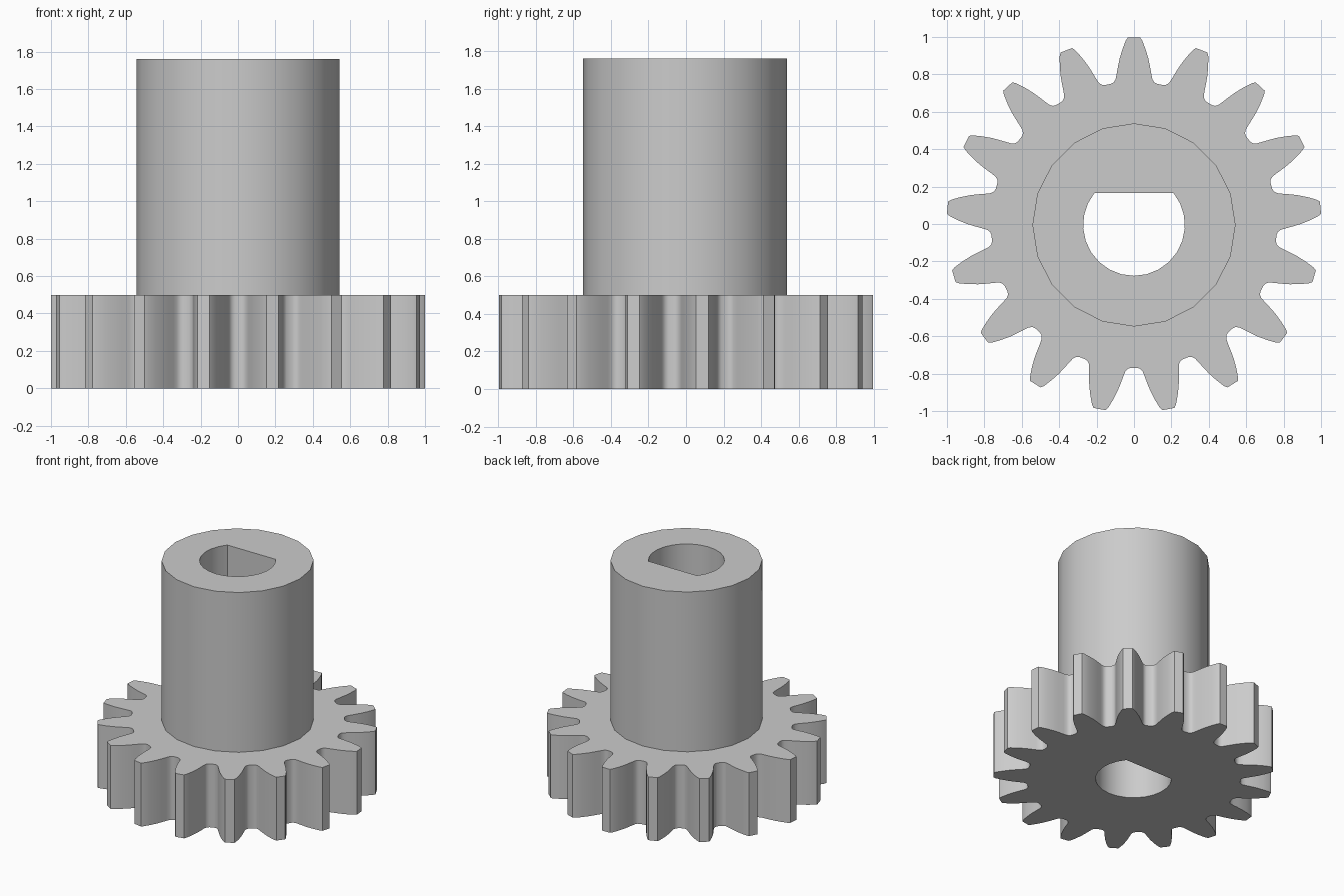
import bpy
import bmesh
from math import sin, cos, pi, radians, asin, atan2

cube = bpy.data.objects.get("Cube")
if cube:
    bpy.data.objects.remove(cube)

TEETH = 17
GEAR_TOP, HUB_TOP = 0.5, 1.76
HUB_R, BORE_R, FLAT_Y = 0.543, 0.272, 0.172
CENTRE_Y = -0.005

# Half a tooth from root to tip: (radius, angle from the tooth axis in degrees)
HALF_TOOTH = [(0.764, 9.3), (0.77, 8.1), (0.785, 7.2), (0.81, 6.6),
              (0.85, 5.8), (0.89, 5.0), (0.94, 3.8), (0.985, 2.6), (1.002, 1.9)]


def polar(r, a):
    return (r * cos(a), r * sin(a) + CENTRE_Y)


def gear_outline():
    tooth = [(r, radians(a)) for r, a in HALF_TOOTH]
    tooth = [(r, -a) for r, a in tooth] + tooth[::-1]
    return [polar(r, pi / 2 + i * 2 * pi / TEETH + a)
            for i in range(TEETH) for r, a in tooth]


def hub_outline():
    return [polar(HUB_R, i * pi / 10) for i in range(20)]


def bore_outline():
    # Round hole cut by one flat on the back
    edge = asin(FLAT_Y / BORE_R)
    start, sweep = pi - edge, pi + 2 * edge
    return [polar(BORE_R, start + sweep * i / 18) for i in range(19)]


bm = bmesh.new()


def loop(points, z):
    verts = [bm.verts.new((x, y, z)) for x, y in points]
    edges = [bm.edges.new((v, verts[i - 1])) for i, v in enumerate(verts)]
    return verts, edges


def wall(low, high):
    for i in range(len(low[0])):
        bm.faces.new((low[0][i - 1], low[0][i], high[0][i], high[0][i - 1]))


def ring(outer, inner):
    bmesh.ops.triangle_fill(bm, use_beauty=True, edges=outer[1] + inner[1])


gear_low, gear_high = loop(gear_outline(), 0), loop(gear_outline(), GEAR_TOP)
hub_low, hub_high = loop(hub_outline(), GEAR_TOP), loop(hub_outline(), HUB_TOP)
bore_low, bore_high = loop(bore_outline(), 0), loop(bore_outline(), HUB_TOP)

# Flat faces: underside, shoulder and hub end
ring(gear_low, bore_low)
ring(gear_high, hub_low)
ring(hub_high, bore_high)

# Upright walls: teeth, hub and bore
wall(gear_low, gear_high)
wall(hub_low, hub_high)
wall(bore_low, bore_high)
bmesh.ops.recalc_face_normals(bm, faces=bm.faces[:])

mesh = bpy.data.meshes.new("gear_with_hub")
bm.to_mesh(mesh)
bm.free()
gear = bpy.data.objects.new("gear_with_hub", mesh)
bpy.context.collection.objects.link(gear)

grey = bpy.data.materials.new("plain_grey")
grey.use_nodes = True
colour = (0.6, 0.6, 0.6, 1)
grey.diffuse_color = colour
grey.node_tree.nodes["Principled BSDF"].inputs["Base Color"].default_value = colour
mesh.materials.append(grey)

bpy.ops.object.select_all(action="DESELECT")
gear.select_set(True)
bpy.context.view_layer.objects.active = gear
bpy.ops.object.shade_smooth_by_angle(angle=radians(30))
